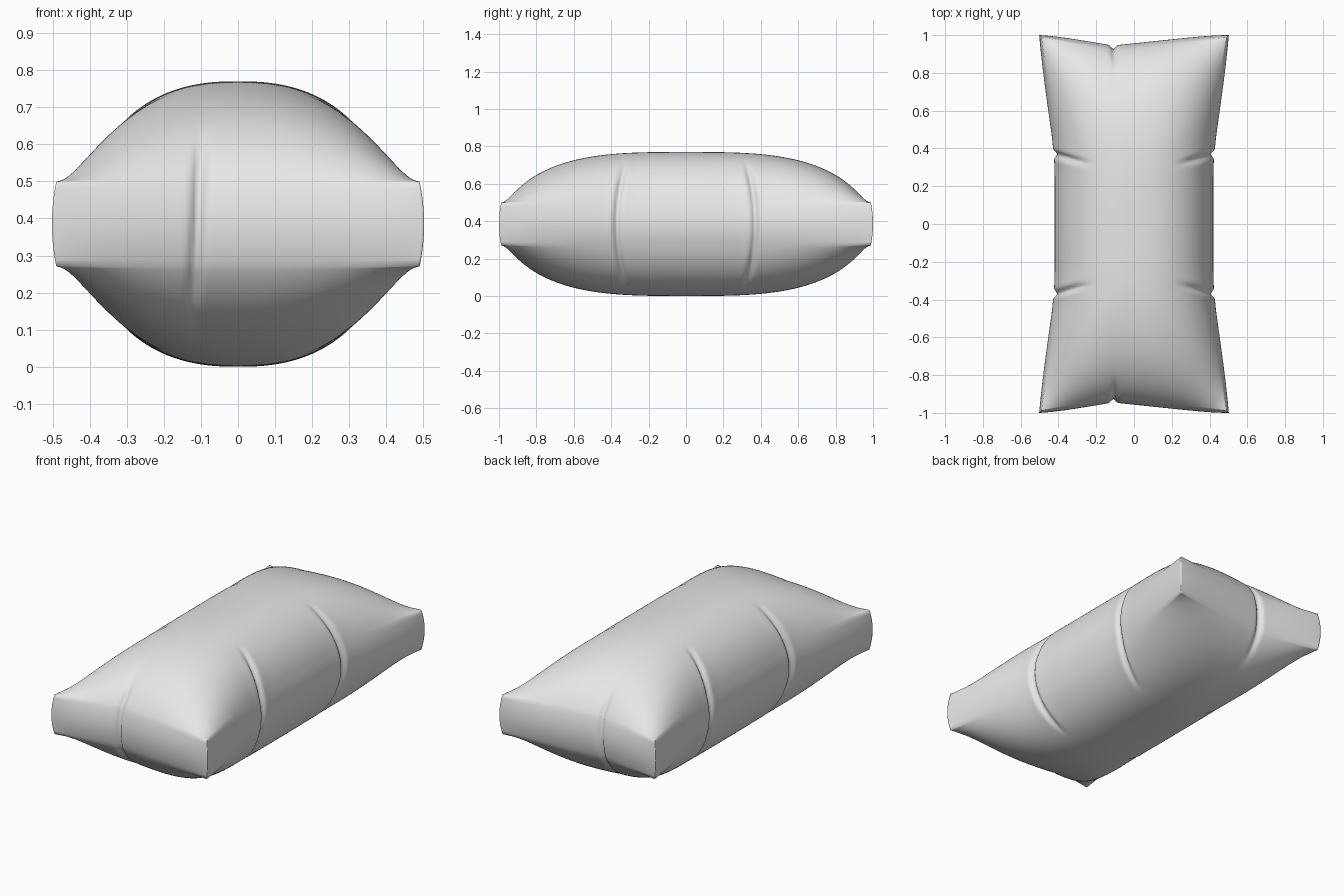
import bpy, bmesh
from math import sin, pi, exp
from mathutils import Vector

cube = bpy.data.objects.get("Cube")
if cube:
    bpy.data.objects.remove(cube, do_unlink=True)

MID = 0.385      # half of the full height
EDGE = 0.115     # half height of the side panels
NX, NY, NZ = 100, 220, 12


def smoothstep(a, b, v):
    t = min(1, max(0, (v - a) / (b - a)))
    return t * t * (3 - 2 * t)


def bell(d, width):
    return exp(-(d / width) ** 2)


def ease(i, n):
    """Grid parameter from -1 to 1, slightly denser near the ends."""
    u = 2 * i / n - 1
    return 0.6 * u + 0.4 * sin(u * pi / 2)


def outline(s, t):
    """Plan position: pinched waist and pulled-out corners."""
    y0, x0 = abs(t) * 0.985, s * 0.49
    half_x = 0.4 + 0.09 * max(0, y0 - 0.36) / 0.625
    reach = 0.38 if x0 < -0.11 else 0.6
    half_y = 0.925 + 0.063 * abs(x0 + 0.11) / reach
    return s * half_x, t * half_y


def crease(p):
    """Press the folds into the long sides and the two ends."""
    x, y, z = p
    # folds around the waist
    d = abs(y) - (0.37 - 0.04 * (z / 0.3) ** 2)
    fade = smoothstep(0.2, 0.36, abs(x))
    k = 1 - fade * (0.045 * bell(d, 0.016) - 0.01 * bell(d, 0.06))
    # off-centre fold on each end
    d = x - (-0.11 + 0.05 * z)
    fade = (1 - smoothstep(0.14, 0.27, abs(z))) * smoothstep(0.6, 0.8, abs(y))
    push = fade * 0.02 * bell(d, 0.014)
    return Vector((x * k, y - push * (1 if y > 0 else -1), z * k))


def panel(s, t, side):
    """Inflated upper or lower panel."""
    x, y = outline(s, t)
    swell = (1 - abs(s) ** 2.4) * (1 - abs(t) ** 3.2)
    h = (EDGE ** 2 + (MID ** 2 - EDGE ** 2) * max(0, swell)) ** 0.5
    return crease((x, y, side * h))


def wall(s, t, w):
    """Bulging strip that joins the two panels."""
    x, y = outline(s, t)
    b = (1 - w * w) * (0.02 - 0.008 * abs(s * t) ** 6)
    x += b * abs(s) ** 12 * (1 if s > 0 else -1)
    y += b * abs(t) ** 12 * (1 if t > 0 else -1)
    return crease((x, y, w * EDGE))


def patch(bm, n, m, place):
    rows = [[bm.verts.new(place(i, j)) for j in range(m + 1)] for i in range(n + 1)]
    for a, b in zip(rows, rows[1:]):
        for j in range(m):
            bm.faces.new((a[j], b[j], b[j + 1], a[j + 1]))


bm = bmesh.new()
for side in (-1, 1):
    patch(bm, NX, NY, lambda i, j: panel(ease(i, NX), ease(j, NY), side))
    patch(bm, NY, NZ, lambda i, j: wall(side, ease(i, NY), 2 * j / NZ - 1))
    patch(bm, NX, NZ, lambda i, j: wall(ease(i, NX), side, 2 * j / NZ - 1))
bmesh.ops.remove_doubles(bm, verts=bm.verts, dist=0.0002)
bmesh.ops.recalc_face_normals(bm, faces=bm.faces)
bmesh.ops.translate(bm, verts=bm.verts, vec=(0, 0, MID))
for f in bm.faces:
    f.smooth = True

mesh = bpy.data.meshes.new("cushion")
bm.to_mesh(mesh)
bm.free()
cushion = bpy.data.objects.new("cushion", mesh)
bpy.context.collection.objects.link(cushion)

# plain light grey fabric
fabric = bpy.data.materials.new("light_grey_fabric")
fabric.use_nodes = True
grey = (0.8, 0.8, 0.8, 1)
fabric.diffuse_color = grey
fabric.node_tree.nodes["Principled BSDF"].inputs["Base Color"].default_value = grey
mesh.materials.append(fabric)
